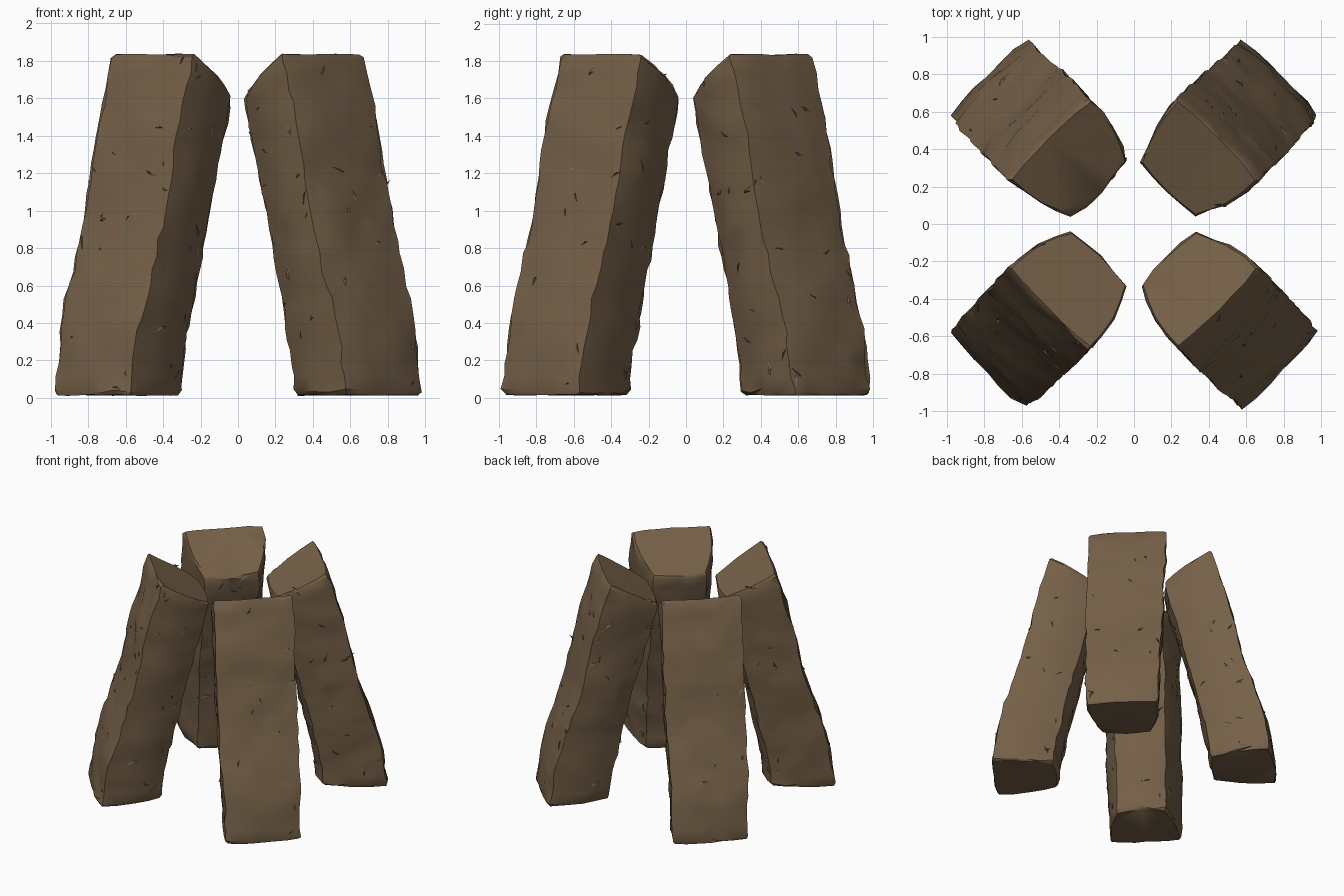
import bpy, bmesh, math, random
from mathutils import Vector, noise

if "Cube" in bpy.data.objects:
    bpy.data.objects.remove(bpy.data.objects["Cube"])

random.seed(7)

rock = bpy.data.materials.new("brown_rock")
rock.diffuse_color = (0.178, 0.117, 0.065, 1)
rock.use_nodes = True
rock.node_tree.nodes["Principled BSDF"].inputs["Base Color"].default_value = rock.diffuse_color

# Distance of the outer and inner face from the centre, by height fraction
OUTER = [(0, 1.12), (.2, 1.06), (.37, .96), (.5, .88), (.65, .82), (.77, .775), (.9, .70), (1, .645)]
INNER = [(0, .61), (.1, .595), (.3, .525), (.5, .452), (.75, .345), (.92, .27), (1, .25)]
# Sideways scale by height fraction
WIDTH = [(0, 1.02), (.3, 1.06), (.5, 1.09), (1, 1.09)]
# Half of the cross-section: (0 inner .. 1 outer, sideways), narrower on the inside
HALF = [(-.02, 0), (0, .10), (.03, .19), (.22, .225), (.45, .258), (.72, .276),
        (.97, .28), (1.0, .19), (1.01, .09)]
SECTION = HALF + [(1.01, 0)] + [(u, -t) for u, t in reversed(HALF[1:])]
LEVELS = 22


def lookup(table, f):
    for (a, va), (b, vb) in zip(table, table[1:]):
        if f <= b:
            return va + (vb - va) * (f - a) / (b - a)
    return table[-1][1]


def ring_points(f, shrink, seed):
    """One cross-section: x is outward, y is sideways, tilted more towards the top."""
    lo, hi, w = lookup(INNER, f), lookup(OUTER, f), lookup(WIDTH, f)
    pts = []
    for u, t in SECTION:
        uu, tt = .5 + (u - .5) * shrink, t * shrink * w
        z = .015 + f * (1.60 + .222 * min(1, max(0, uu * 1.04)))
        p = Vector((lo + (hi - lo) * uu, tt, z))
        # broad dents plus small chipping
        q = p * 4.5 + Vector((seed * 9.3, 0, 0))
        amp = .013 if 0 < f < 1 else .006
        p += Vector((noise.noise(q), noise.noise(q + Vector((5, 7, 3))), 0)) * amp
        p += Vector((random.uniform(-1, 1), random.uniform(-1, 1), 0)) * amp * .55
        p.z += random.uniform(-1, 1) * (.014 if 0 < f < 1 else .004)
        pts.append(p)
    return pts


def add_flake(bm, face):
    """A thin splinter lying almost flat on the surface."""
    n = face.normal
    c = face.calc_center_median()
    a = random.uniform(0, math.tau)
    side = n.orthogonal().normalized()
    along = side * math.cos(a) + n.cross(side) * math.sin(a)
    across = n.cross(along)
    size = random.uniform(.03, .07)
    base = [c - along * size, c + along * size, c + across * size * .4]
    verts = [bm.verts.new(p - n * .004) for p in base]
    verts.append(bm.verts.new(c + along * size * .5 + n * random.uniform(.005, .012)))
    for i, j in ((0, 1), (1, 2), (2, 0)):
        bm.faces.new((verts[i], verts[j], verts[3]))


def rock_pillar(name, angle, seed):
    bm = bmesh.new()
    # ends are slightly rounded over by two smaller rings
    stops = [(0, .95)] + [(.012 + .975 * i / LEVELS, 1) for i in range(LEVELS + 1)] + [(1, .96)]
    rings = [[bm.verts.new(p) for p in ring_points(f, s, seed)] for f, s in stops]
    n = len(SECTION)
    for a, b in zip(rings, rings[1:]):
        for i in range(n):
            j = (i + 1) % n
            bm.faces.new((a[i], a[j], b[j], b[i]))
    bm.faces.new(rings[0])
    bm.faces.new(rings[-1])
    bmesh.ops.recalc_face_normals(bm, faces=bm.faces)
    bmesh.ops.triangulate(bm, faces=bm.faces)
    bm.normal_update()
    # splinters on the walls only
    walls = [f for f in bm.faces if .06 < f.calc_center_median().z < 1.8 and abs(f.normal.z) < .6]
    for face in random.sample(walls, 36):
        add_flake(bm, face)
    for v in bm.verts:
        v.co.z = max(v.co.z, 0.0)
    mesh = bpy.data.meshes.new(name)
    bm.to_mesh(mesh)
    bm.free()
    mesh.materials.append(rock)
    ob = bpy.data.objects.new(name, mesh)
    bpy.context.collection.objects.link(ob)
    ob.rotation_euler.z = math.radians(angle)
    bpy.ops.object.select_all(action='DESELECT')
    ob.select_set(True)
    bpy.context.view_layer.objects.active = ob
    bpy.ops.object.shade_smooth_by_angle(angle=math.radians(35))


# Four pillars leaning in towards the middle, one on each diagonal
for k, where in enumerate(("back_right", "back_left", "front_left", "front_right")):
    rock_pillar(where + "_rock_pillar", 45 + 90 * k, k + 1)
